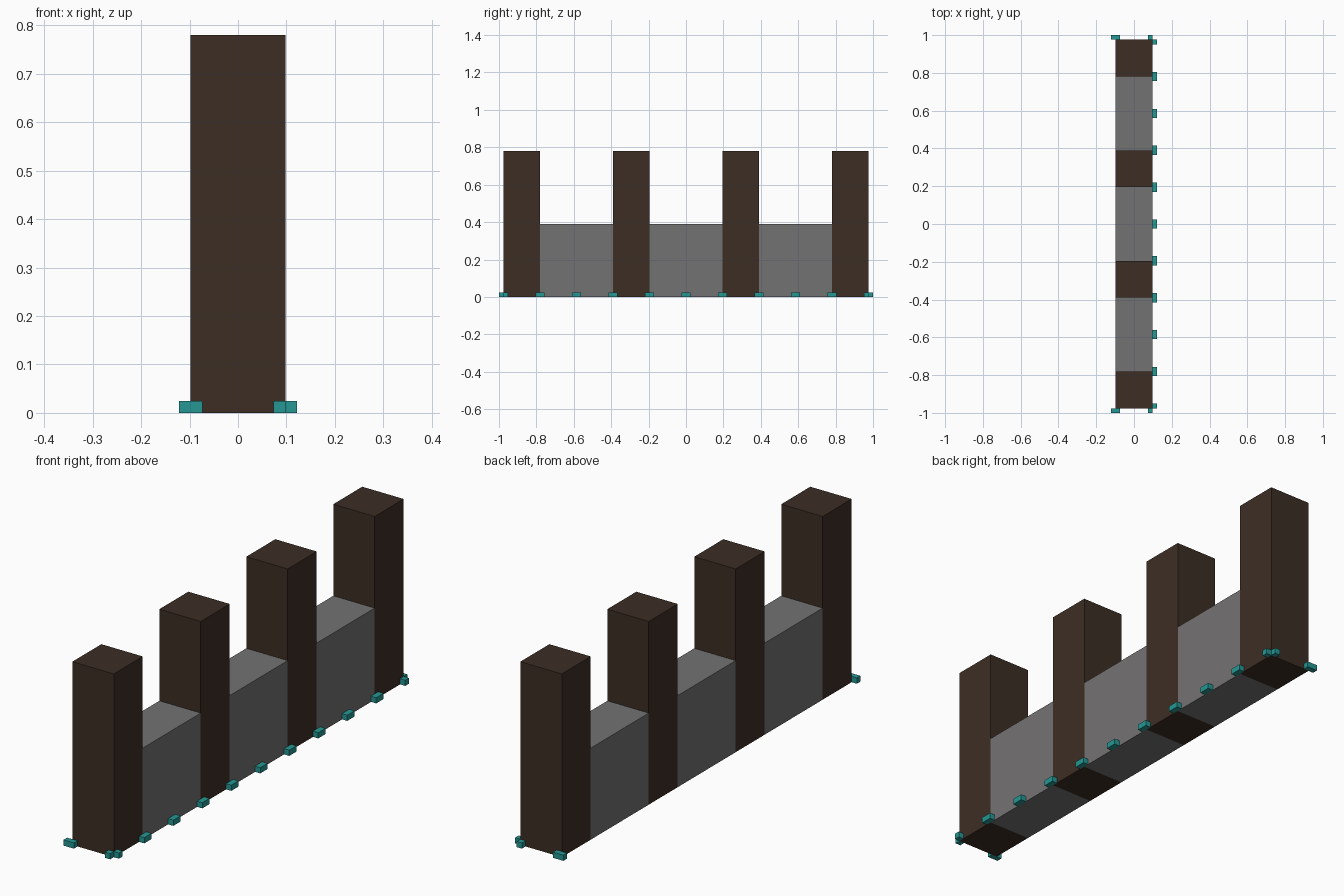
import bpy
import bmesh
from mathutils import Vector

cube = bpy.data.objects.get("Cube")
if cube:
    bpy.data.objects.remove(cube, do_unlink=True)

E = 2 / 41          # width of a small peg
U = 4 * E           # one building unit: the width of a post
HX, HY = U / 2, 5 * U


def material(name, rgb):
    m = bpy.data.materials.new(name)
    m.use_nodes = True
    m.diffuse_color = (*rgb, 1)
    bsdf = next(n for n in m.node_tree.nodes if n.type == 'BSDF_PRINCIPLED')
    bsdf.inputs["Base Color"].default_value = (*rgb, 1)
    return m


WOOD = material("dark brown wood", (0.046, 0.027, 0.018))
STONE = material("grey stone", (0.175, 0.170, 0.168))
TEAL = material("teal", (0.018, 0.313, 0.292))


def box(name, lo, hi, mat):
    """Axis-aligned box between two corners."""
    lo, hi = Vector(lo), Vector(hi)
    bm = bmesh.new()
    bmesh.ops.create_cube(bm, size=1)
    bmesh.ops.scale(bm, vec=hi - lo, verts=bm.verts)
    mesh = bpy.data.meshes.new(name)
    bm.to_mesh(mesh)
    bm.free()
    mesh.materials.append(mat)
    ob = bpy.data.objects.new(name, mesh)
    ob.location = (lo + hi) / 2
    bpy.context.collection.objects.link(ob)
    return ob


# Four tall posts with a low wall between each pair
for i in range(4):
    y = -HY + 3 * U * i
    box(f"post_{i + 1}", (-HX, y, 0), (HX, y + U, 4 * U), WOOD)
    if i < 3:
        box(f"wall_{i + 1}", (-HX, y + U, 0), (HX, y + 3 * U, 2 * U), STONE)

# Row of pegs along the foot of the +x side, halved at the two corners
for i in range(11):
    y = -HY + U * i
    y0, y1 = max(y - E / 2, -HY), min(y + E / 2, HY)
    box(f"side_peg_{i + 1}", (HX, y0, 0), (HX + E / 2, y1, E / 2), TEAL)

# Pegs on both ends: a full one at the -x corner, a half one at the +x corner
for end, s in (("front", -1), ("back", 1)):
    y0, y1 = sorted((s * HY, s * (HY + E / 2)))
    box(f"{end}_outer_peg", (-HX - E / 2, y0, 0), (-HX + E / 2, y1, E / 2), TEAL)
    box(f"{end}_corner_peg", (HX - E / 2, y0, 0), (HX, y1, E / 2), TEAL)
